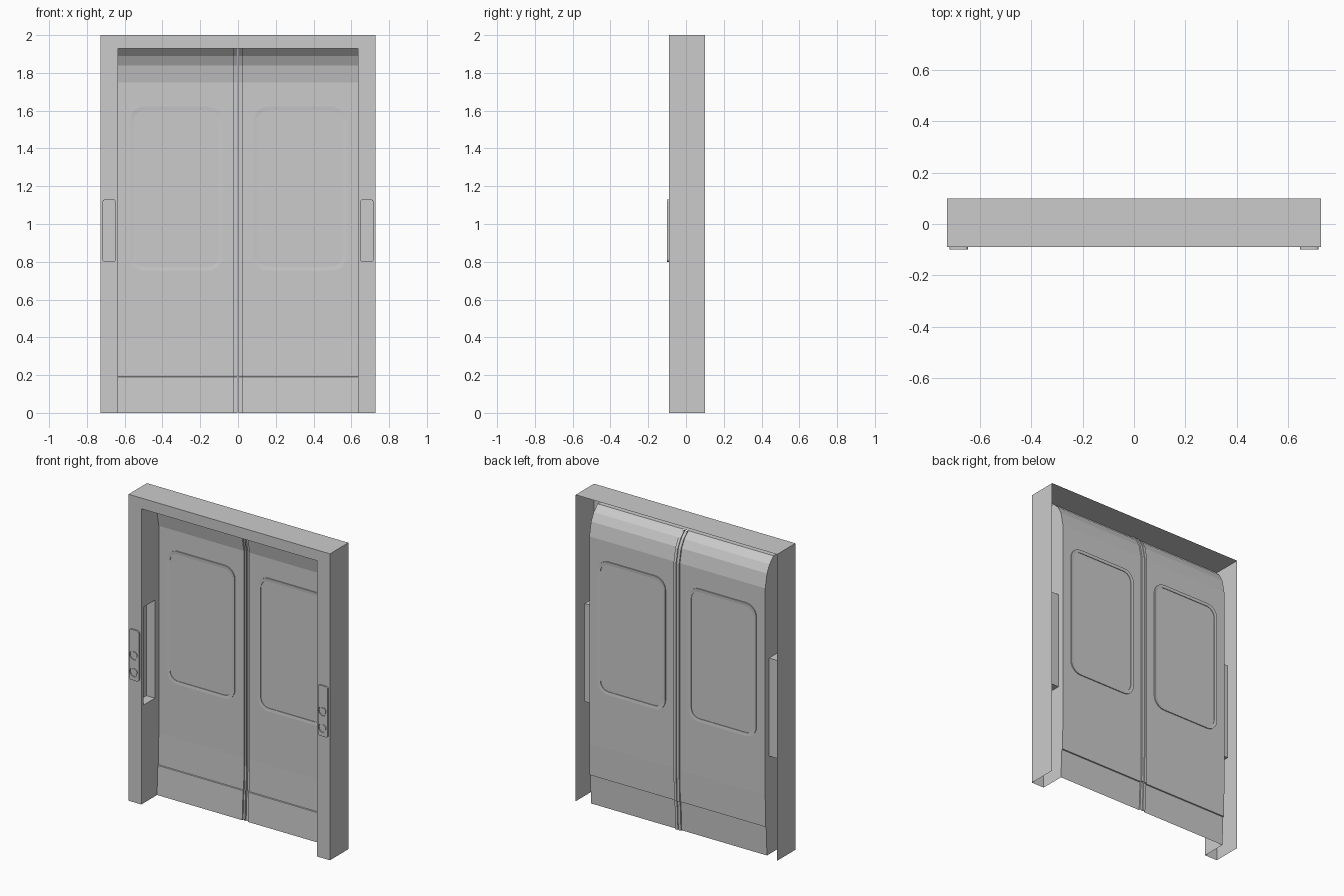
import bpy, bmesh, math

if "Cube" in bpy.data.objects:
    bpy.data.objects.remove(bpy.data.objects["Cube"])

W, IN, H, TOP = 0.727, 0.635, 2.0, 1.93     # outer half width, opening half width, heights
YF, YB = -0.09, 0.10                        # frame front and back

# Door cross-section (y, z): leans forward at foot and head, small kick step
PROFILE = [(0.072, 0), (0.08, 0.19), (0.087, 0.192), (0.09, 0.4), (0.09, 0.64),
           (0.09, 1.28), (0.09, 1.75), (0.072, 1.84), (0.045, 1.89), (0.005, TOP)]


def mesh(name, quads):
    """Object made from a list of polygons, welded."""
    bm = bmesh.new()
    for q in quads:
        bm.faces.new([bm.verts.new(p) for p in q])
    bmesh.ops.remove_doubles(bm, verts=bm.verts, dist=1e-5)
    bmesh.ops.recalc_face_normals(bm, faces=bm.faces)
    me = bpy.data.meshes.new(name)
    bm.to_mesh(me)
    bm.free()
    ob = bpy.data.objects.new(name, me)
    bpy.context.collection.objects.link(ob)
    return ob


def sweep(path, x0, x1):
    """Sheet: (y, z) path stretched along x."""
    return [[(x0, a[0], a[1]), (x1, a[0], a[1]), (x1, b[0], b[1]), (x0, b[0], b[1])]
            for a, b in zip(path, path[1:])]


def rounded(cx, cz, w, h, r, n=6):
    """Rounded rectangle outline as (x, z) points."""
    pts = []
    for k, (sx, sz) in enumerate([(1, 1), (-1, 1), (-1, -1), (1, -1)]):
        for i in range(n + 1):
            a = (k + i / n) * math.pi / 2
            pts.append((cx + sx * (w / 2 - r) + r * math.cos(a),
                        cz + sz * (h / 2 - r) + r * math.sin(a)))
    return pts


def prism(name, outline, y0, y1):
    n = len(outline)
    f = [(x, y0, z) for x, z in outline]
    b = [(x, y1, z) for x, z in outline]
    return mesh(name, [f, b[::-1]] +
                [[f[i], f[(i + 1) % n], b[(i + 1) % n], b[i]] for i in range(n)])


def ring(name, outer, inner, y0, y1, ya, yb):
    """Window rim: outer edge y0..y1, inner edge ya..yb."""
    loops = [[(x, y, z) for x, z in o] for o, y in
             ((outer, y0), (inner, ya), (inner, yb), (outer, y1))]
    n = len(outer)
    return mesh(name, [[loops[k][i], loops[k][(i + 1) % n],
                        loops[(k + 1) % 4][(i + 1) % n], loops[(k + 1) % 4][i]]
                       for k in range(4) for i in range(n)])


def disc(cx, cz, r):
    return [(cx + r * math.cos(i * math.pi / 12), cz + r * math.sin(i * math.pi / 12))
            for i in range(24)]


# Frame shell: top, header and soffit
mesh("frame_top", [
    [(-W, YF, H), (W, YF, H), (W, YB, H), (-W, YB, H)],
    [(-IN, YF, TOP), (IN, YF, TOP), (IN, YF, H), (-IN, YF, H)],
    [(-IN, YF, TOP), (IN, YF, TOP), (IN, 0.005, TOP), (-IN, 0.005, TOP)]])

for s, side in ((-1, "left"), (1, "right")):
    # Post: outer side and front face, open at back and bottom
    mesh("post_" + side, [
        [(s * W, YF, 0), (s * W, YB, 0), (s * W, YB, H), (s * W, YF, H)],
        [(s * IN, YF, 0), (s * W, YF, 0), (s * W, YF, H), (s * IN, YF, H)]])

    # Jamb following the door section, with an opening for the hand pocket
    hy0, hy1, hz0, hz1, x, xd = -0.07, 0.05, 0.64, 1.28, s * IN, s * 0.697
    quads = []
    for a, b in zip(PROFILE, PROFILE[1:]):
        spans = [(YF, YF, a[0], b[0])]
        if a[1] == hz0:
            spans = [(YF, YF, hy0, hy0), (hy1, hy1, a[0], b[0])]
        for p, q, u, v in spans:
            quads.append([(x, p, a[1]), (x, u, a[1]), (x, v, b[1]), (x, q, b[1])])
    mesh("jamb_" + side, quads)
    rim = [(hy0, hz0), (hy1, hz0), (hy1, hz1), (hy0, hz1)]
    mesh("pocket_" + side, [[(xd, y, z) for y, z in rim]] +
         [[(x, *rim[i]), (x, *rim[(i + 1) % 4]), (xd, *rim[(i + 1) % 4]), (xd, *rim[i])]
          for i in range(4)])

    # Door leaf and its half of the centre seal
    mesh("door_leaf_" + side, sweep(PROFILE, s * 0.02, s * IN))
    back = [(y + 0.009, z) for y, z in PROFILE]
    seal = sweep(back, s * 0.002, s * 0.02)
    for xe in (0.002, 0.02):
        seal += [[(s * xe, a[0], a[1]), (s * xe, b[0], b[1]),
                  (s * xe, d[0], d[1]), (s * xe, c[0], c[1])]
                 for a, b, c, d in zip(PROFILE, PROFILE[1:], back, back[1:])]
    mesh("centre_seal_" + side, seal)

    # Window rim standing proud on both faces
    cx, cz = s * 0.328, 1.187
    ring("window_rim_" + side, rounded(cx, cz, 0.49, 0.868, 0.075),
         rounded(cx, cz, 0.45, 0.828, 0.058), 0.084, 0.096, 0.086, 0.094)

    # Control panel with two recessed buttons
    px = s * 0.682
    panel = prism("control_panel_" + side, rounded(px, 0.965, 0.072, 0.33, 0.014, 4), -0.1, YF)
    for i, bz in enumerate((0.855, 0.965)):
        cutter = prism(f"button_cutter_{side}_{i}", disc(px, bz, 0.03), -0.12, -0.094)
        cutter.hide_render = True
        cutter.hide_set(True)
        mod = panel.modifiers.new("button_hole", "BOOLEAN")
        mod.operation, mod.object, mod.solver = "DIFFERENCE", cutter, "EXACT"
        prism(f"button_{side}_{i}", disc(px, bz, 0.021), -0.099, -0.0935)
